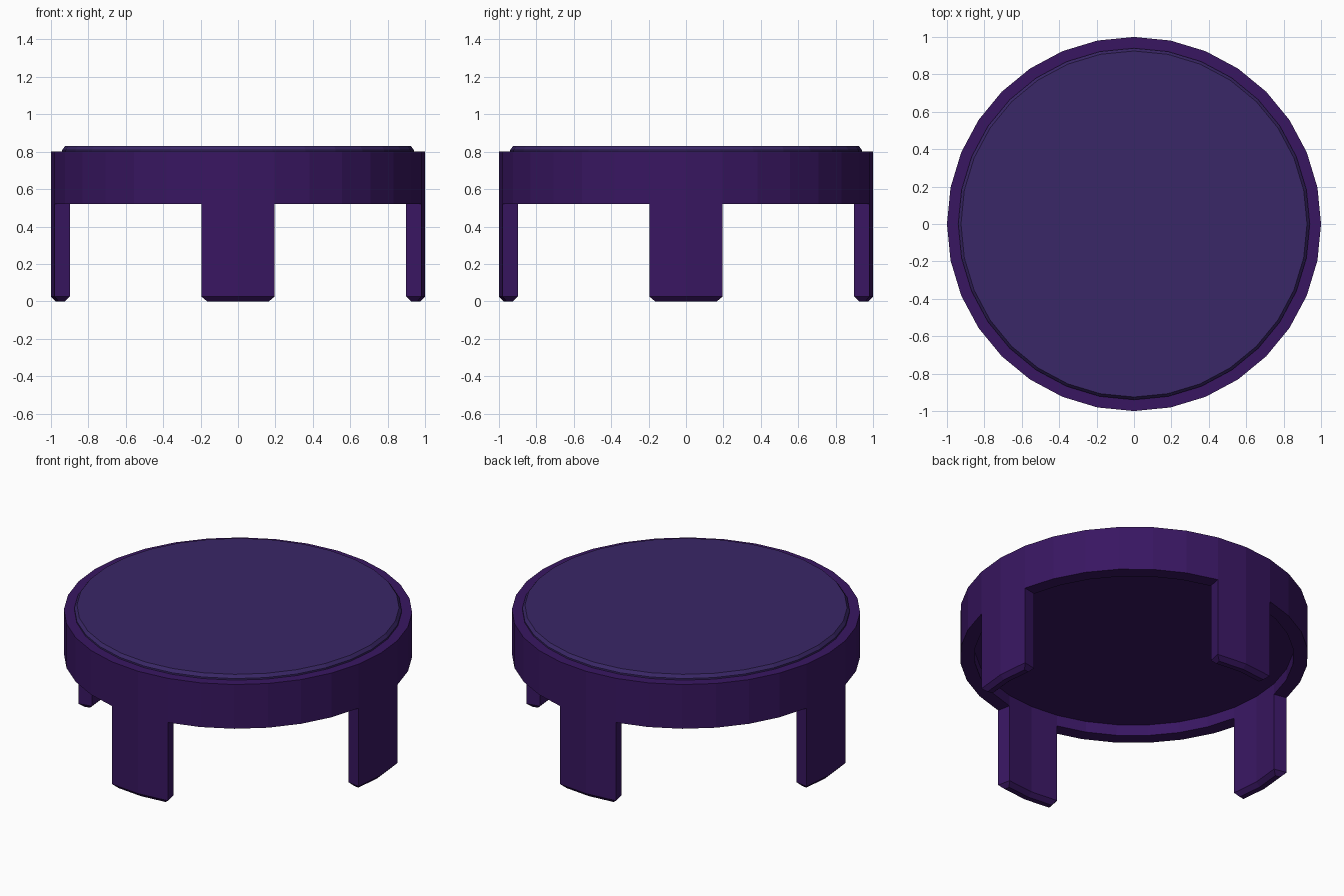
import bpy, bmesh
from math import cos, sin, tau

if "Cube" in bpy.data.objects:
    bpy.data.objects.remove(bpy.data.objects["Cube"])

SIDES = 32


def material(name, color):
    m = bpy.data.materials.new(name)
    m.diffuse_color = (*color, 1)
    m.use_nodes = True
    m.node_tree.nodes["Principled BSDF"].inputs["Base Color"].default_value = m.diffuse_color
    return m


def lathe(bm, profile):
    """Revolve (radius, z) points into flat rings, capping both ends; returns bands of faces."""
    rings = [[bm.verts.new((r * cos(tau * i / SIDES), r * sin(tau * i / SIDES), z))
              for i in range(SIDES)] for r, z in profile]
    bands = [[bm.faces.new((a[i], a[(i + 1) % SIDES], b[(i + 1) % SIDES], b[i]))
              for i in range(SIDES)] for a, b in zip(rings, rings[1:])]
    bm.faces.new(rings[0][::-1])
    bm.faces.new(rings[-1])
    return bands


def finish(bm, name, mat):
    bmesh.ops.recalc_face_normals(bm, faces=bm.faces)
    mesh = bpy.data.meshes.new(name)
    bm.to_mesh(mesh)
    bm.free()
    obj = bpy.data.objects.new(name, mesh)
    mesh.materials.append(mat)
    bpy.context.collection.objects.link(obj)
    return obj


# Table frame: recessed underside panel, thick rim, flat top
bm = bmesh.new()
bands = lathe(bm, [(0.917, 0.59), (0.917, 0.52), (1.0, 0.52), (1.0, 0.80)])
bmesh.ops.recalc_face_normals(bm, faces=bm.faces)

# Four curved legs drawn down from the rim, with chamfered feet
underside = bands[1]
leg_faces = [underside[(k * SIDES // 4 + d) % SIDES] for k in range(4) for d in (-1, 0)]
ret = bmesh.ops.extrude_face_region(bm, geom=leg_faces)
verts = [g for g in ret["geom"] if isinstance(g, bmesh.types.BMVert)]
feet = [g for g in ret["geom"] if isinstance(g, bmesh.types.BMFace)]
for v in verts:
    v.co.z = 0.025
bm.normal_update()
bmesh.ops.inset_region(bm, faces=feet, thickness=0.025, use_even_offset=True)
for v in {v for f in feet for v in f.verts}:
    v.co.z = 0.0
finish(bm, "table_frame", material("frame_purple", (0.04, 0.008, 0.12)))

# Raised top panel with a small chamfer
bm = bmesh.new()
lathe(bm, [(0.94, 0.79), (0.94, 0.81), (0.925, 0.83)])
finish(bm, "top_panel", material("panel_violet", (0.042, 0.02, 0.135)))
